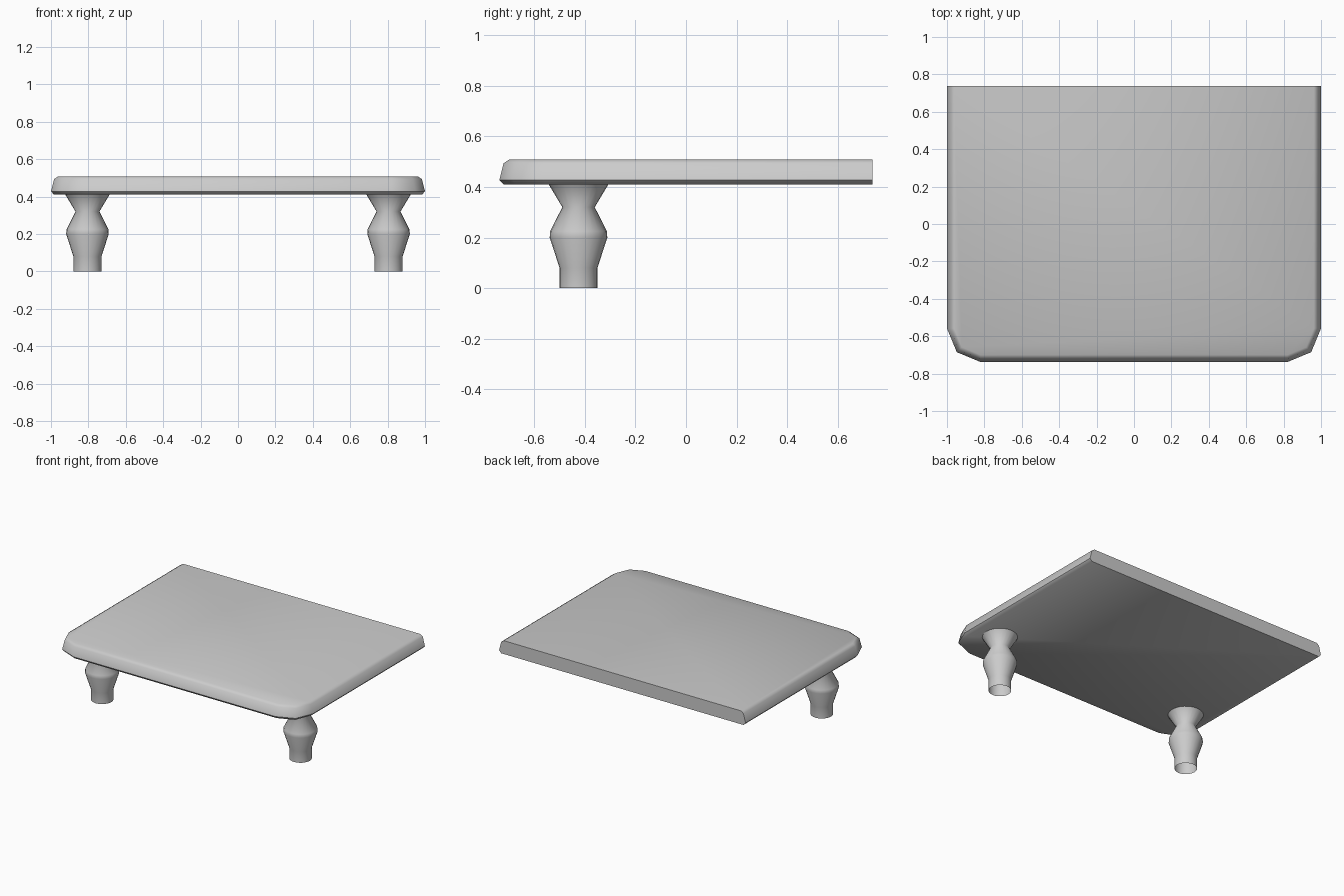
import bpy, bmesh
from math import sin, cos, pi, radians

if "Cube" in bpy.data.objects:
    bpy.data.objects.remove(bpy.data.objects["Cube"])

HALF_X, HALF_Y, CORNER = 1.0, 0.738, 0.18


def make_object(name, bm, angle):
    bmesh.ops.recalc_face_normals(bm, faces=bm.faces)
    mesh = bpy.data.meshes.new(name)
    bm.to_mesh(mesh)
    bm.free()
    obj = bpy.data.objects.new(name, mesh)
    bpy.context.collection.objects.link(obj)
    bpy.ops.object.select_all(action='DESELECT')
    obj.select_set(True)
    bpy.context.view_layer.objects.active = obj
    bpy.ops.object.shade_smooth_by_angle(angle=radians(angle))
    return obj


def slab_outline(inset):
    # Straight back edge, two-segment rounded corners at the front
    r = CORNER - inset
    right = [(HALF_X - inset, HALF_Y)]
    for i in range(3):
        a = i * pi / 4
        right.append((HALF_X - CORNER + r * cos(a), -HALF_Y + CORNER - r * sin(a)))
    return right + [(-x, y) for x, y in reversed(right)]


# Slab: outline stacked along a rounded edge profile (inset, height)
bm = bmesh.new()
rings = [[bm.verts.new((x, y, z)) for x, y in slab_outline(inset)]
         for inset, z in [(0.017, 0.41), (0, 0.428), (0.017, 0.494), (0.038, 0.508)]]
n = len(rings[0])
for low, high in zip(rings, rings[1:]):
    for i in range(n - 1):
        bm.faces.new((low[i], low[i + 1], high[i + 1], high[i]))
bm.faces.new(rings[0])
bm.faces.new(rings[-1])
# Flat back end
bm.faces.new([r[0] for r in rings] + [r[-1] for r in reversed(rings)])
make_object("top_slab", bm, 50)

# Turned legs, open at the foot
LEG = [(0.075, 0), (0.075, 0.08), (0.114, 0.20), (0.112, 0.225),
       (0.064, 0.32), (0.118, 0.41)]
for side, x in (("left", -0.805), ("right", 0.805)):
    bm = bmesh.new()
    pts = [bm.verts.new((x + r, -0.425, z)) for r, z in LEG]
    edges = [bm.edges.new(pair) for pair in zip(pts, pts[1:])]
    bmesh.ops.spin(bm, geom=pts + edges, cent=(x, -0.425, 0), axis=(0, 0, 1),
                   angle=2 * pi, steps=24, use_merge=True)
    bmesh.ops.remove_doubles(bm, verts=bm.verts, dist=1e-4)
    make_object("front_leg_" + side, bm, 60)
